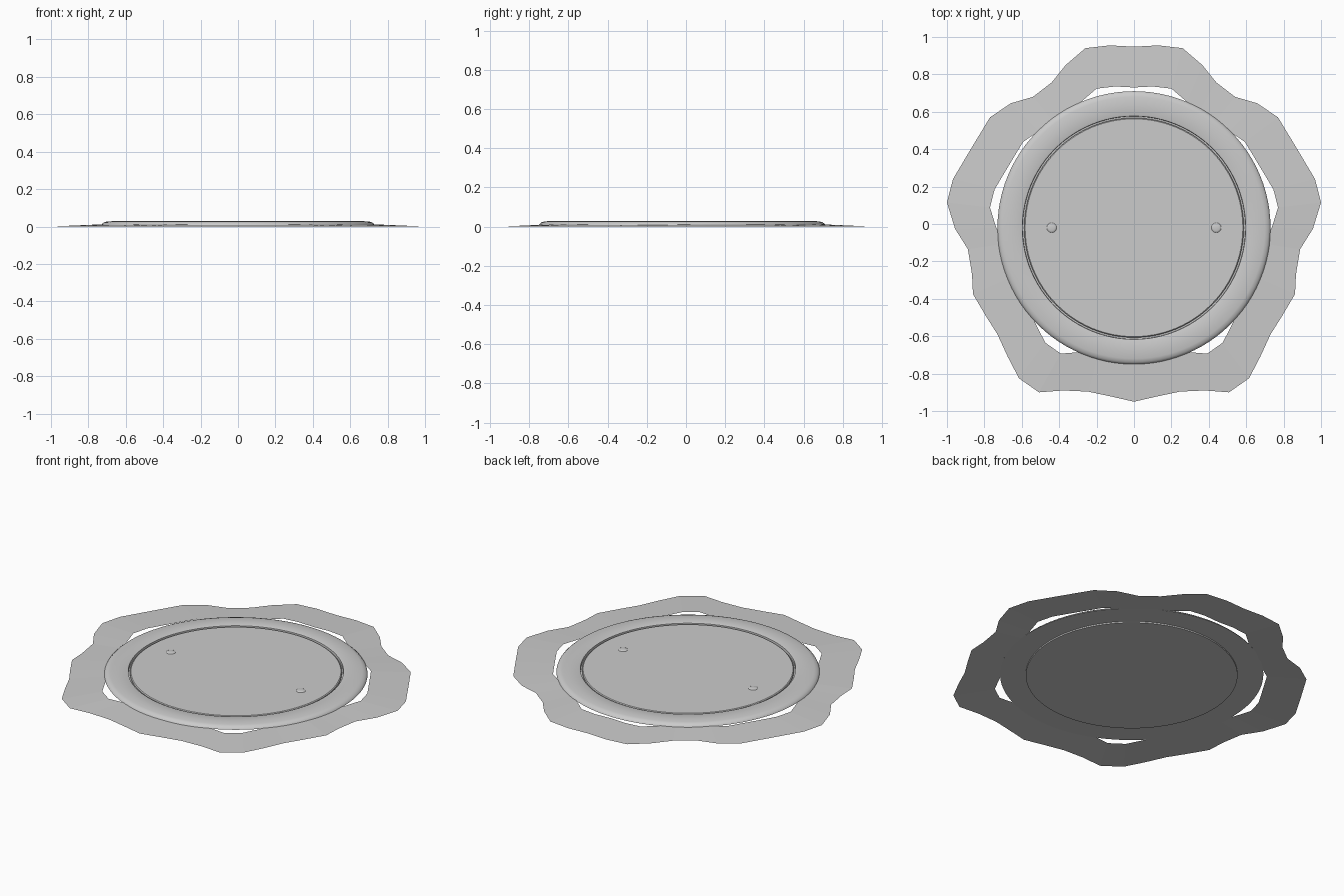
import bpy, bmesh, math

if "Cube" in bpy.data.objects:
    bpy.data.objects.remove(bpy.data.objects["Cube"])

CY = -0.02      # the round cover sits slightly towards the front
SEG = 96

grey = bpy.data.materials.new("plain grey")
grey.diffuse_color = (0.6, 0.6, 0.6, 1)
grey.use_nodes = True
grey.node_tree.nodes["Principled BSDF"].inputs["Base Color"].default_value = grey.diffuse_color


def finish(name, bm, angle=None):
    bmesh.ops.recalc_face_normals(bm, faces=bm.faces)
    me = bpy.data.meshes.new(name)
    bm.to_mesh(me)
    bm.free()
    ob = bpy.data.objects.new(name, me)
    me.materials.append(grey)
    bpy.context.collection.objects.link(ob)
    if angle:
        bpy.ops.object.select_all(action='DESELECT')
        ob.select_set(True)
        bpy.context.view_layer.objects.active = ob
        bpy.ops.object.shade_smooth_by_angle(angle=math.radians(angle))
    return ob


def lathe(name, profile, closed, angle=25, centre=(0, CY), seg=SEG):
    """Spin an (r, z) profile; closed loops make rings, open ones get capped ends."""
    bm = bmesh.new()
    rings = []
    for r, z in profile:
        rings.append([bm.verts.new((centre[0] + r * math.cos(2 * math.pi * i / seg),
                                    centre[1] + r * math.sin(2 * math.pi * i / seg), z))
                      for i in range(seg)])
    pairs = list(zip(rings, rings[1:]))
    if closed:
        pairs.append((rings[-1], rings[0]))
    for a, b in pairs:
        for i in range(seg):
            j = (i + 1) % seg
            bm.faces.new((a[i], a[j], b[j], b[i]))
    if not closed:
        bm.faces.new(rings[0])
        bm.faces.new(rings[-1])
    return finish(name, bm, angle)


# Wavy ground surround: right half of the outline, mirrored to the left
half = [(0, .948), (.13, .955), (.26, .94), (.365, .85), (.44, .757), (.54, .68),
        (.66, .645), (.77, .57), (.87, .405), (.968, .24), (1.0, .115), (.957, -.025),
        (.888, -.135), (.866, -.27), (.861, -.375), (.79, -.495), (.73, -.59),
        (.675, -.71), (.615, -.825), (.508, -.90), (.38, -.89), (.246, -.896),
        (.123, -.922), (0, -.95)]
outline = half + [(-x, y) for x, y in half[-2:0:-1]]
bm = bmesh.new()
outer = [bm.verts.new((x, y, 0.002)) for x, y in outline]
inner = [bm.verts.new((x * .77, y * .77, 0.012)) for x, y in outline]
n = len(outline)
for i in range(n):
    j = (i + 1) % n
    bm.faces.new((outer[j], outer[i], inner[i], inner[j]))
surround = finish("surround", bm)
# a single sheet: make sure it faces up
if surround.data.polygons[0].normal.z < 0:
    surround.data.flip_normals()

# Raised frame ring with rounded outer edge
lathe("frame_ring", [(.730, .008), (.728, .013), (.718, .022), (.700, .027), (.660, .029),
                     (.605, .029), (.597, .026), (.595, .008)], True, 40)

# Round lid with bevelled edge and a narrow groove around it
lathe("lid", [(.587, 0), (.587, .021), (.582, .025)], False)

# Seat closing the bottom of the groove
lathe("groove_seat", [(.580, .008), (.600, .008), (.600, .011), (.580, .011)], True)

# Two small lifting studs
for side, x in (("left", -.44), ("right", .44)):
    lathe("lifting_stud_" + side, [(.027, .024), (.025, .027), (.017, .029), (.006, .030)],
          False, 60, (x, CY), 16)

# Drop the surround exactly to the ground
for v in surround.data.vertices:
    v.co.z -= 0.002
